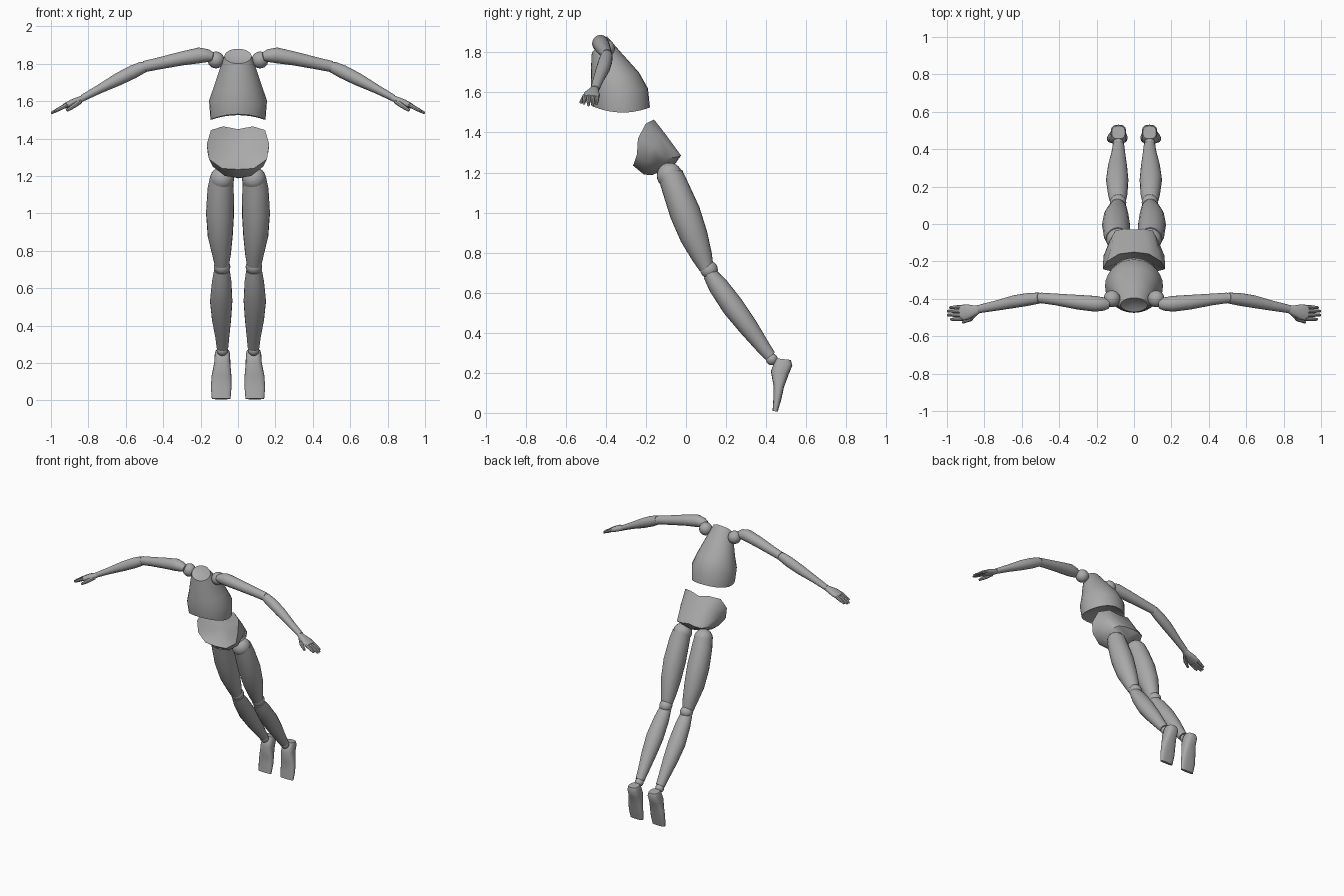
import bpy, bmesh, math
from mathutils import Vector as V

grey = bpy.data.materials.new("clay grey")
grey.diffuse_color = (0.4, 0.4, 0.4, 1)


def finish(name, bm, mirror, angle=40):
    bmesh.ops.recalc_face_normals(bm, faces=bm.faces)
    me = bpy.data.meshes.new(name)
    bm.to_mesh(me)
    bm.free()
    ob = bpy.data.objects.new(name, me)
    bpy.context.collection.objects.link(ob)
    me.materials.append(grey)
    if mirror:
        ob.modifiers.new("mirror", 'MIRROR').use_mirror_merge = False
    bpy.ops.object.select_all(action='DESELECT')
    ob.select_set(True)
    bpy.context.view_layer.objects.active = ob
    bpy.ops.object.shade_smooth_by_angle(angle=math.radians(angle))
    return ob


def loft(name, rings, start, end, mirror=False, angle=40):
    """Skin a list of rings and close both ends with fans to a point."""
    bm = bmesh.new()
    rows = [[bm.verts.new(p) for p in r] for r in rings]
    n = len(rows[0])
    for a, b in zip(rows, rows[1:]):
        for i in range(n):
            j = (i + 1) % n
            bm.faces.new((a[i], a[j], b[j], b[i]))
    for row, tip in ((rows[0], start), (rows[-1], end)):
        c = bm.verts.new(tip)
        for i in range(n):
            bm.faces.new((row[i], row[(i + 1) % n], c))
    return finish(name, bm, mirror, angle)


def limb(name, stations, side, n=20, square=1.0, bulge=0.0):
    """Stations are (x, y, z, half width along side, half depth)."""
    pts = [V(s[:3]) for s in stations]
    rings = []
    for k, s in enumerate(stations):
        t = (pts[min(k + 1, len(pts) - 1)] - pts[max(k - 1, 0)]).normalized()
        u = V(side)
        u = (u - t * u.dot(t)).normalized()
        v = t.cross(u)
        ring = []
        for i in range(n):
            a = 2 * math.pi * i / n
            c, d = math.cos(a), math.sin(a)
            c = math.copysign(abs(c) ** square, c)
            d = math.copysign(abs(d) ** square, d)
            ring.append(pts[k] + u * c * s[3] + v * d * s[4])
        rings.append(ring)
    d0 = (pts[0] - pts[1]).normalized() * bulge
    d1 = (pts[-1] - pts[-2]).normalized() * bulge
    return loft(name, rings, pts[0] + d0, pts[-1] + d1, True)


def ball(name, loc, r):
    bm = bmesh.new()
    bmesh.ops.create_uvsphere(bm, u_segments=20, v_segments=12, radius=r)
    bmesh.ops.translate(bm, verts=bm.verts, vec=loc)
    finish(name, bm, True)


# Chest: tilted ellipses (front y, front z, back y, back z, half width, side drop)
chest = []
for fy, fz, by, bz, w, drop in (
        (-.47, 1.80, -.395, 1.88, .072, 0), (-.474, 1.73, -.325, 1.80, .1, 0),
        (-.475, 1.65, -.235, 1.70, .13, 0), (-.475, 1.585, -.19, 1.62, .155, 0),
        (-.465, 1.53, -.18, 1.525, .147, .028)):
    ring = []
    for i in range(28):
        a = 2 * math.pi * i / 28
        k = (1 - math.cos(a)) / 2
        ring.append(V((w * math.sin(a), fy + (by - fy) * k,
                       fz + (bz - fz) * k - drop * math.sin(a) ** 2)))
    chest.append(ring)
loft("chest", chest, (0, -.42, 1.825), (0, -.32, 1.59))

# Pelvis: half rings from back top to front bottom, mirrored into full rings
half = [
    [(0, -.15, 1.45), (.08, -.16, 1.465), (.145, -.2, 1.445), (.167, -.24, 1.37),
     (.155, -.245, 1.29), (.085, -.262, 1.24), (0, -.265, 1.235)],
    [(0, -.10, 1.385), (.07, -.105, 1.395), (.125, -.13, 1.385), (.163, -.17, 1.33),
     (.135, -.19, 1.25), (.07, -.205, 1.20), (0, -.21, 1.19)],
    [(0, -.03, 1.29), (.05, -.025, 1.285), (.1, -.035, 1.28), (.13, -.09, 1.27),
     (.10, -.13, 1.235), (.045, -.16, 1.2), (0, -.17, 1.187)],
]
rings = [[V(p) for p in h] + [V((-x, y, z)) for x, y, z in h[-2:0:-1]] for h in half]
loft("pelvis", rings, (0, -.175, 1.33), (0, -.06, 1.235), angle=50)

# Joints
ball("hip_joint", (.085, -.082, 1.185), .064)
ball("knee_joint", (.085, .115, .715), .044)
ball("ankle_joint", (.084, .428, .268), .03)
ball("shoulder_joint", (.118, -.4, 1.82), .045)

# Legs
X = (1, 0, 0)
limb("thigh", [(.088, -.078, 1.19, .062, .063), (.093, -.055, 1.13, .07, .068),
               (.096, -.005, 1.0, .075, .077), (.095, .04, .88, .067, .07),
               (.088, .08, .78, .05, .052), (.086, .103, .72, .038, .036)], X, bulge=-.01)
limb("shin", [(.086, .118, .695, .042, .036), (.087, .16, .635, .052, .05),
              (.09, .235, .53, .06, .056), (.088, .31, .43, .051, .049),
              (.084, .38, .335, .037, .037), (.083, .42, .283, .031, .03)], X, bulge=-.01)
limb("foot", [(.083, .49, .268, .035, .034), (.083, .488, .25, .041, .045),
              (.084, .468, .2, .043, .045), (.088, .463, .13, .053, .026),
              (.09, .456, .07, .055, .02), (.09, .445, .008, .05, .013)], X, square=.7)

# Arms
Y = (0, 1, 0)
limb("upper_arm", [(.135, -.428, 1.838, .025, .022), (.16, -.428, 1.843, .035, .034),
                   (.205, -.427, 1.845, .042, .042), (.3, -.418, 1.828, .039, .037),
                   (.42, -.403, 1.802, .031, .032), (.5, -.395, 1.785, .028, .03)], Y, bulge=.004)
ball("elbow_joint", (.508, -.396, 1.78), .029)
limb("forearm", [(.505, -.396, 1.783, .029, .031), (.56, -.402, 1.757, .034, .036),
                 (.64, -.415, 1.717, .034, .034), (.74, -.437, 1.665, .027, .024),
                 (.83, -.455, 1.617, .022, .018)], Y, bulge=.005)
limb("palm", [(.82, -.455, 1.62, .018, .015), (.85, -.462, 1.606, .027, .018),
              (.89, -.47, 1.59, .041, .018), (.928, -.475, 1.573, .042, .014)], Y, n=14,
     square=.8, bulge=.004)
# Fingers, each from knuckle to tip
for i, (y0, y1, x1) in enumerate(((-.444, -.447, .985), (-.465, -.466, .997),
                                  (-.486, -.487, .997), (-.506, -.51, .98))):
    limb(f"finger_{i + 1}", [(.915, y0, 1.58, .0115, .012), (.95, (y0 + y1) / 2, 1.561, .011, .011),
                             (x1, y1, 1.535 + (1 - x1) * .5, .007, .007)], Y, n=8, bulge=.003)
limb("thumb", [(.845, -.475, 1.6, .013, .015), (.875, -.508, 1.577, .013, .013),
               (.915, -.526, 1.55, .007, .008)], Y, n=8, bulge=.003)
